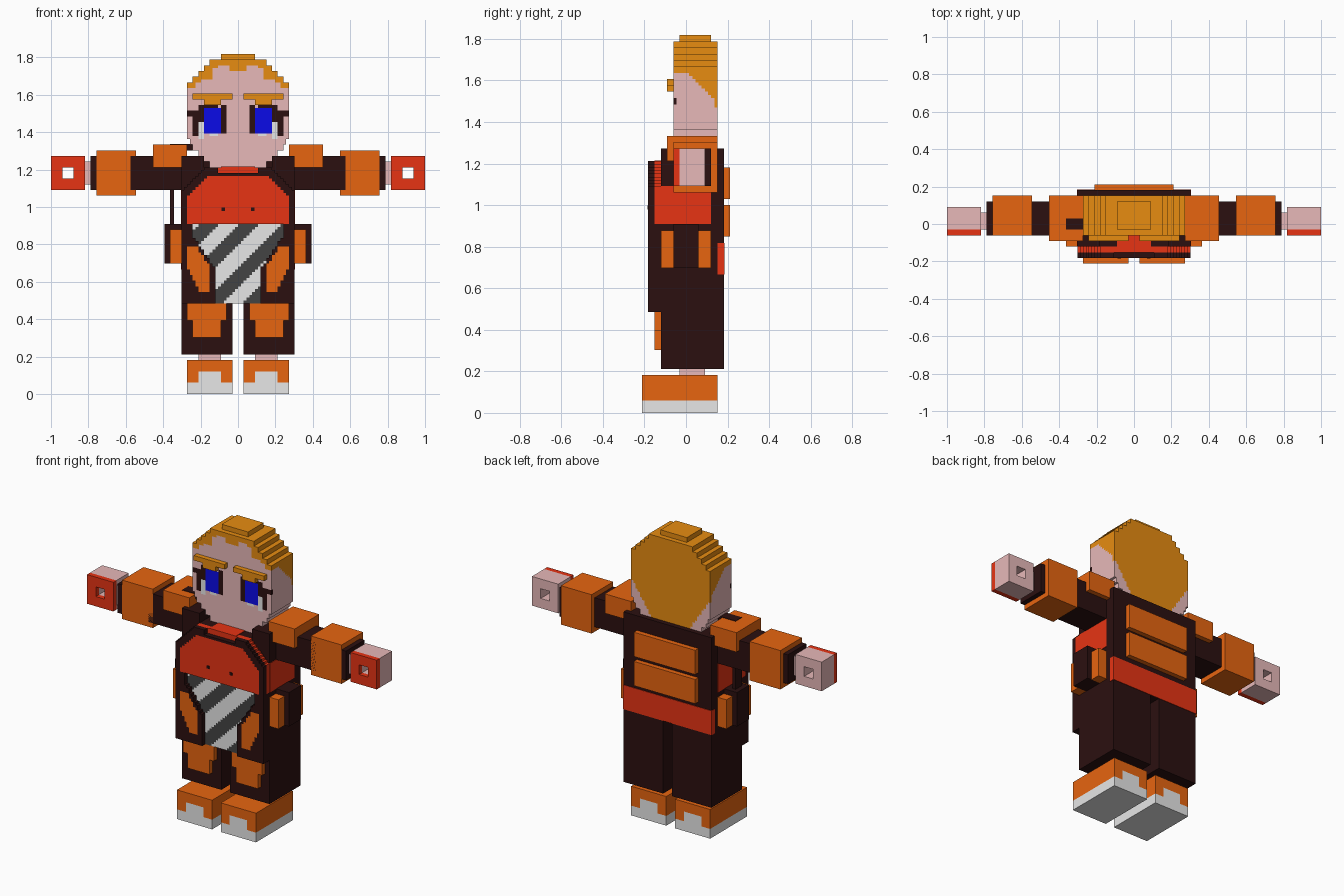
import bpy, bmesh
from mathutils import Vector

UNIT = 1 / 33  # edge of one block

if "Cube" in bpy.data.objects:
    bpy.data.objects.remove(bpy.data.objects["Cube"])


def srgb(code):
    """Turn a hex colour into linear values."""
    parts = [int(code[i:i + 2], 16) / 255 for i in range(0, 6, 2)]
    return [c / 12.92 if c < 0.04 else ((c + 0.055) / 1.055) ** 2.4 for c in parts] + [1]


PALETTE = {
    "dark": "2b1010", "orange": "ff7013", "red": "ff3a17", "skin": "ffcccc",
    "hair": "ff9b14", "white": "ffffff", "blue": "0d0dff", "grey": "444444",
}
NAMES = list(PALETTE)
MATERIALS = []
for label, code in PALETTE.items():
    mat = bpy.data.materials.new(label)
    mat.use_nodes = True
    mat.diffuse_color = srgb(code)
    mat.node_tree.nodes["Principled BSDF"].inputs["Base Color"].default_value = srgb(code)
    MATERIALS.append(mat)


def finish(name, bm, mirror):
    mesh = bpy.data.meshes.new(name)
    bm.to_mesh(mesh)
    bm.free()
    obj = bpy.data.objects.new(name, mesh)
    bpy.context.collection.objects.link(obj)
    for mat in MATERIALS:
        mesh.materials.append(mat)
    if mirror:
        obj.modifiers.new("mirror", "MIRROR").use_mirror_merge = False
    return obj


def box(name, colour, xs, ys, zs, mirror=False):
    """Plain block given by its ranges in units."""
    bm = bmesh.new()
    bmesh.ops.create_cube(bm, size=1)
    for v in bm.verts:
        v.co = Vector([(r[0] + (r[1] - r[0]) * (c + 0.5)) * UNIT
                       for r, c in zip((xs, ys, zs), v.co)])
    for f in bm.faces:
        f.material_index = NAMES.index(colour)
    return finish(name, bm, mirror)


def pair(name, colour, xs, ys, zs):
    return box(name, colour, xs, ys, zs, True)


def voxels(name, xs, ys, zs, step, rule, mirror=False):
    """Block sculpture: rule gives the colour of a cell, or None if it is empty."""
    low = [r[0] for r in (xs, ys, zs)]
    count = [round((r[1] - r[0]) / s) for r, s in zip((xs, ys, zs), step)]
    cells = {}
    for i in range(count[0]):
        for j in range(count[1]):
            for k in range(count[2]):
                centre = [o + (n + 0.5) * s for o, n, s in zip(low, (i, j, k), step)]
                colour = rule(*centre)
                if colour:
                    cells[i, j, k] = colour
    bm, corners = bmesh.new(), {}

    def corner(key):
        if key not in corners:
            corners[key] = bm.verts.new([(o + n * s) * UNIT for o, n, s in zip(low, key, step)])
        return corners[key]

    for cell, colour in cells.items():
        for axis in range(3):
            for side in (0, 1):
                near = list(cell)
                near[axis] += 2 * side - 1
                if tuple(near) in cells:
                    continue
                loop = []
                for a, b in ((0, 0), (1, 0), (1, 1), (0, 1)):
                    key = list(cell)
                    key[axis] += side
                    key[(axis + 1) % 3] += a
                    key[(axis + 2) % 3] += b
                    loop.append(corner(tuple(key)))
                face = bm.faces.new(loop if side else loop[::-1])
                face.material_index = NAMES.index(colour)
    return finish(name, bm, mirror)


# Head with hair and painted eyes
HEAD_ROWS = [5, 6, 7, 8, 8.5] + [9] * 10 + [8, 7, 6, 5, 3]
HAIRLINE = [(1.5, 57), (3.5, 58), (4.5, 57.5), (6.5, 55.5), (7.5, 55), (9, 54)]
EYE = [
    ("dark", 3.5, 6, 49.5, 52), ("dark", 6, 9, 49, 50), ("dark", 5.5, 7, 48, 51),
    ("dark", 7, 8, 45.5, 49), ("dark", 2, 3, 46, 51), ("blue", 3, 6, 46, 50.5),
    ("white", 6, 7, 45, 48), ("white", 3.5, 5, 45.5, 46),
]


def head_rule(x, y, z):
    ax = abs(x)
    if ax > HEAD_ROWS[int(z - 40)] or (z > 59 and not -1 < y < 4):
        return None
    if y < -1.5:
        for colour, x0, x1, z0, z1 in reversed(EYE):
            if x0 < ax < x1 and z0 < z < z1:
                return colour
        line = next(h for limit, h in HAIRLINE if ax < limit)
    elif y > 4.5:
        line = max(41.5, 49 - (9 - ax) * 1.5)
    else:
        line = 54 - max(0, y)
    return "hair" if z > line else "skin"


voxels("head", (-9, 9), (-2, 5), (40, 60), (0.5, 0.5, 0.5), head_rule)
pair("eyebrow", "hair", (1, 8), (-3, -2), (52, 53))
pair("eyebrow_arch", "hair", (3, 6), (-3, -2), (51, 52))

# Torso and collar
box("torso", "dark", (-10, 10), (-4, 6), (22, 40))
pair("shoulder_base", "dark", (6, 10), (-4, 6), (40, 42))
box("back_collar", "dark", (-6, 6), (5, 6), (40, 42))
box("front_collar", "red", (-3, 3), (-5, -2), (38, 40.1))
pair("side_panel", "red", (9, 10.1), (-4, 4), (30, 36))
box("back_belt", "red", (-10.1, 10.1), (5, 6.1), (22, 27))
for name, base in (("lower_back_plate", 28), ("upper_back_plate", 34)):
    box(name, "orange", (-7, 7), (6, 7), (base, base + 5))


# Arched chest plate with a dark rim
def arch(z):
    return 10 - max(0, z - 35.5) * 0.9


def chest_rule(x, y, z):
    ax = abs(x)
    if ax > arch(z):
        return None
    if y > -5:
        return "red"
    if z > 39 and ax < 3.5:
        return None
    return "red" if z < 38.7 and ax < arch(z + 1) - 1 else "dark"


voxels("chest_plate", (-10, 10), (-6, -4), (30, 40), (0.5, 1, 0.5), chest_rule)
pair("chest_stud", "dark", (2.3, 2.9), (-6.1, -6), (32.3, 32.9))


# Striped belly between raised flanks
def belly_rule(x, y, z):
    ax = abs(x)
    half = min(8, max(4, 8 - (28 - z) * 0.67))
    if ax < half:
        if y < -5:
            return None
        return "white" if (x - z + 33.1) % 7.1 < 3.6 else "grey"
    if y < -5 and 18 < z < 26 and max(4.8, half + 0.7) < ax < 9 - max(0, 22.5 - z) * 0.5:
        return "orange"
    return "dark"


voxels("belly_plate", (-10, 10), (-6, -4), (16, 30), (0.5, 1, 0.5), belly_rule)

# Hip pouches and side strap
pair("pouch_band", "dark", (10, 13), (-2, 2), (23, 30))
pair("front_pouch", "orange", (10, 12), (-4, -2), (23, 29))
pair("rear_pouch", "orange", (10, 12), (2, 4), (23, 29))
box("right_strap", "dark", (-12, -11.3), (-1, 1), (30, 36))
box("right_shoulder_clip", "dark", (-12, -8), (-1, 1), (43, 44.1))

# Arms
pair("upper_arm", "dark", (10, 19), (-2, 4), (36, 42))
pair("shoulder_pad", "orange", (9, 15), (-3, 5), (40, 44))
pair("forearm_guard", "orange", (18, 25), (-2, 5), (35, 43))
pair("cuff", "dark", (25, 26), (-2, 4), (36, 42))
pair("wrist", "skin", (26, 27), (-1, 2), (37, 41))


# Hands with a square hole and a red front
def hand_rule(x, y, z):
    if 29 < x < 31 and 38 < z < 40:
        return None
    return "red" if y < -1 else "skin"


voxels("hand", (27, 33), (-2, 3), (36, 42), (1, 1, 1), hand_rule, True)

# Legs
pair("leg", "dark", (1, 10), (-4, 6), (7, 22))
pair("knee_pad", "orange", (2, 9), (-5, -4), (13, 16))
pair("shin_pad", "orange", (3, 8), (-5, -4), (10, 13))
pair("ankle", "skin", (3, 7), (-1, 3), (6, 7))


# Shoes with pale soles, toes and heels
def shoe_rule(x, y, z):
    capped = abs(x - 5) < 2 and z < 4 and not -6 < y < 4
    return "white" if z < 2 or capped else "orange"


voxels("shoe", (1, 9), (-7, 5), (0, 6), (1, 1, 1), shoe_rule, True)
